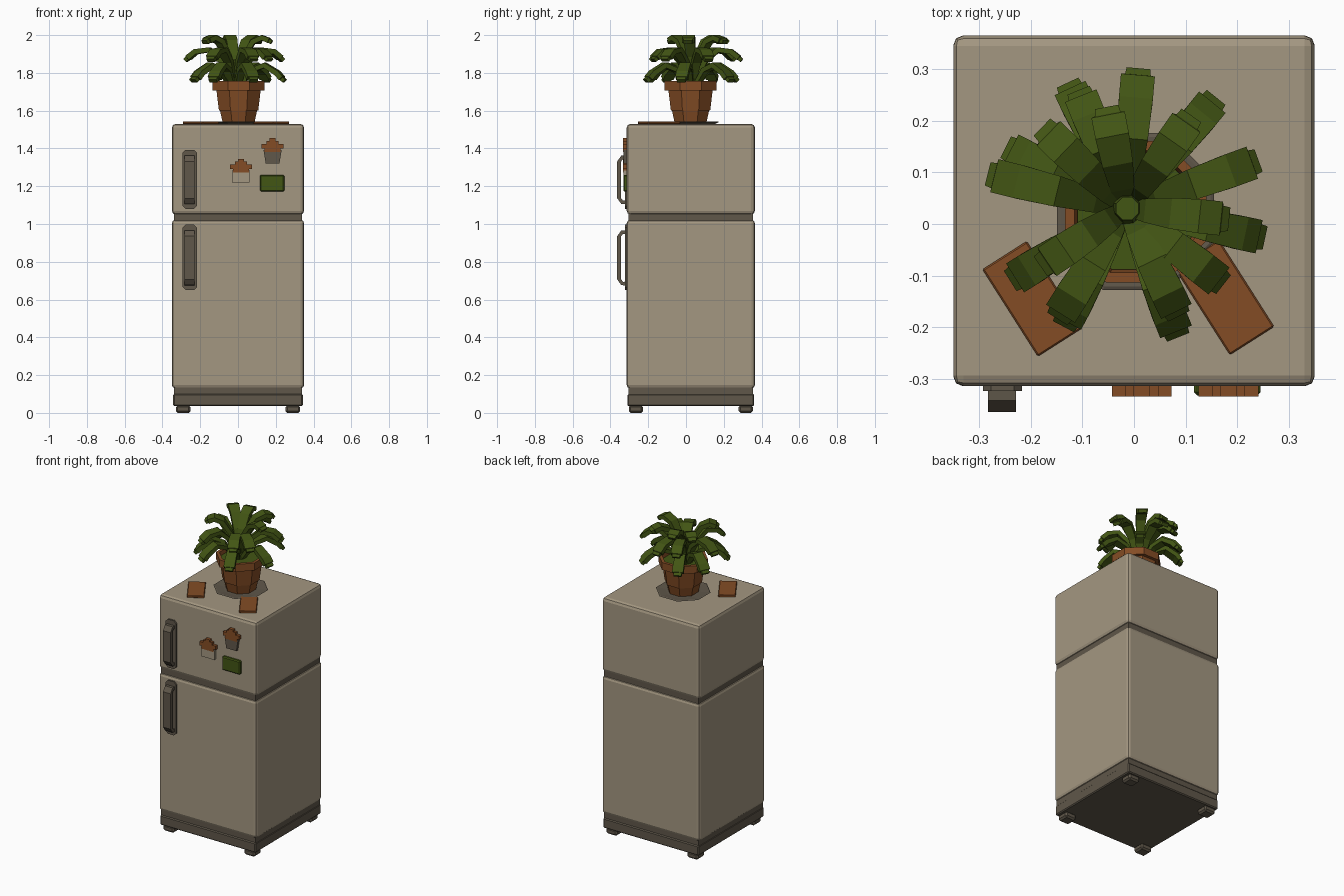
import bpy, bmesh, math
from mathutils import Vector

if "Cube" in bpy.data.objects:
    bpy.data.objects.remove(bpy.data.objects["Cube"])


def material(name, rgb):
    m = bpy.data.materials.new(name)
    m.diffuse_color = (*rgb, 1)
    m.use_nodes = True
    m.node_tree.nodes["Principled BSDF"].inputs["Base Color"].default_value = m.diffuse_color
    return m


BEIGE = material("warm beige", (0.37, 0.31, 0.22))
GREY = material("dark warm grey", (0.115, 0.095, 0.068))
CLAY = material("terracotta", (0.23, 0.073, 0.018))
GREEN = material("leaf green", (0.055, 0.092, 0.007))


def finish(name, bm, mat, bevel=0, segments=1):
    bmesh.ops.recalc_face_normals(bm, faces=bm.faces)
    me = bpy.data.meshes.new(name)
    bm.to_mesh(me)
    bm.free()
    ob = bpy.data.objects.new(name, me)
    bpy.context.collection.objects.link(ob)
    me.materials.append(mat)
    if bevel:
        b = ob.modifiers.new("bevel", 'BEVEL')
        b.width, b.segments = bevel, segments
    return ob


def box(name, x, y, z, mat, bevel=0, segments=1):
    """Box from (min, max) ranges."""
    bm = bmesh.new()
    bmesh.ops.create_cube(bm, size=1)
    for v in bm.verts:
        v.co = [r[0] + (c + 0.5) * (r[1] - r[0]) for c, r in zip(v.co, (x, y, z))]
    return finish(name, bm, mat, bevel, segments)


def loft(name, rings, mat, bevel=0):
    """Skin a list of equal-length point rings and cap both ends."""
    bm = bmesh.new()
    rows = [[bm.verts.new(p) for p in ring] for ring in rings]
    n = len(rows[0])
    for a, b in zip(rows, rows[1:]):
        for i in range(n):
            j = (i + 1) % n
            bm.faces.new((a[i], a[j], b[j], b[i]))
    bm.faces.new(rows[0])
    bm.faces.new(rows[-1])
    return finish(name, bm, mat, bevel)


def plate(name, outline, y0, y1, mat):
    """Extrude an x-z outline along y."""
    return loft(name, [[(x, y, z) for x, z in outline] for y in (y0, y1)], mat)


def octagon_lathe(name, profile, centre, mat):
    """Eight-sided turned shape, flat side forward; profile is (apothem, z)."""
    k = 1 / math.cos(math.pi / 8)
    rings = [[(centre[0] + r * k * math.cos(math.pi * (i + .5) / 4),
               centre[1] + r * k * math.sin(math.pi * (i + .5) / 4), z)
              for i in range(8)] for r, z in profile]
    return loft(name, rings, mat)


def strip(name, path, side, widths, thick, mat):
    """Rectangular bar swept along a planar path; side is the width direction."""
    rings = []
    for i, p in enumerate(path):
        t = (path[min(i + 1, len(path) - 1)] - path[max(i - 1, 0)]).normalized()
        n = side.cross(t).normalized() * thick[i] / 2
        s = side * widths[i] / 2
        rings.append([p + s + n, p - s + n, p - s - n, p + s - n])
    return loft(name, rings, mat)


FRONT, BACK = -0.314, 0.365

# Fridge cabinet, recessed seams, plinth and feet
box("lower_cabinet", (-.35, .35), (FRONT, BACK), (.13, 1.022), BEIGE, .018, 2)
box("freezer_cabinet", (-.35, .35), (FRONT, BACK), (1.05, 1.53), BEIGE, .02, 2)
box("seam_core", (-.34, .34), (FRONT + .01, BACK - .01), (.09, 1.2), GREY)
box("plinth", (-.343, .343), (FRONT + .004, BACK - .004), (.036, .1), GREY, .006)
for sx in (-1, 1):
    for y in (-.265, .316):
        box("foot", (sx * .29 - .039, sx * .29 + .039), (y - .038, y + .038),
            (0, .04), GREY, .01)

# Handles: backing plate with a bent grip
for name, z0, z1 in (("freezer", 1.08, 1.393), ("fridge", .65, .997)):
    c, x0, x1 = .016, -.293, -.217
    plate(name + "_handle_plate",
          [(x0, z0 + c), (x0 + c, z0), (x1 - c, z0), (x1, z0 + c),
           (x1, z1 - c), (x1 - c, z1), (x0 + c, z1), (x0, z1 - c)],
          FRONT + .01, FRONT - .01, GREY)
    a, b = z0 + .035, z1 - .04
    path = [Vector((-.256, y, z)) for y, z in
            ((-.31, a), (-.338, a), (-.354, a + .022),
             (-.354, b - .022), (-.338, b), (-.31, b))]
    strip(name + "_handle_grip", path, Vector((1, 0, 0)), [.054] * 6, [.02] * 6, GREY)

# Magnets: two cupcakes and a green card
half = [(.042, 0), (.042, .018), (.058, .018), (.058, .042), (.032, .042),
        (.032, .058), (.016, .058), (.016, .072)]
for name, cx, z, h, taper, mat in (("pale", .015, 1.272, .052, .046, BEIGE),
                                   ("dark", .183, 1.382, .062, .036, GREY)):
    plate(name + "_cupcake_cup", [(cx - .048, z + .01), (cx - taper, z - h),
                                  (cx + taper, z - h), (cx + .048, z + .01)],
          FRONT + .01, FRONT - .016, mat)
    plate(name + "_cupcake_frosting",
          [(cx + x, z + dz) for x, dz in half] +
          [(cx - x, z + dz) for x, dz in reversed(half)],
          FRONT + .01, FRONT - .02, CLAY)
box("card_magnet", (.116, .245), (FRONT - .018, FRONT + .01), (1.172, 1.26), GREEN, .006)

# Two flat slabs lying on top
for name, cx, cy in (("left_slab", -.197, -.145), ("right_slab", .175, -.142)):
    ob = box(name, (-.1, .1), (-.051, .051), (0, .015), CLAY, .003)
    ob.location = (cx, cy, 1.528)
    ob.rotation_euler.z = math.radians(-57.5)

# Saucer, pot and the filling
POT = (.003, .024)
octagon_lathe("saucer", [(.12, 1.525), (.152, 1.54), (.145, 1.543), (.1, 1.538)], POT, GREY)
octagon_lathe("pot", [(.084, 1.536), (.098, 1.6), (.104, 1.6), (.117, 1.708), (.137, 1.708),
                      (.137, 1.756), (.118, 1.756), (.112, 1.725)], POT, CLAY)
octagon_lathe("pot_filling", [(.112, 1.715), (.112, 1.733)], POT, GREEN)
octagon_lathe("plant_heart", [(.04, 1.72), (.03, 1.8), (.022, 1.87)], (-.013, .03), GREEN)

# Arching leaves in three tiers: side profiles as (radius, height)
TIERS = {
    "low": [(.02, 1.72), (.09, 1.815), (.16, 1.84), (.225, 1.80), (.25, 1.772), (.265, 1.757)],
    "mid": [(.015, 1.74), (.07, 1.86), (.14, 1.922), (.21, 1.912), (.25, 1.88), (.265, 1.866)],
    "high": [(.01, 1.76), (.05, 1.89), (.10, 1.965), (.15, 1.986), (.187, 1.972), (.203, 1.962)],
}
# (direction in degrees, reach, tier)
LEAVES = [(85, .266, "mid"), (115, .262, "low"), (112, .24, "mid"), (51, .27, "low"),
          (55, .215, "high"), (20, .266, "mid"), (-12, .268, "low"), (-6, .195, "high"),
          (-38, .232, "mid"), (-68, .262, "low"), (-64, .225, "mid"), (-122, .245, "mid"),
          (-118, .252, "low"), (-148, .258, "low"), (-146, .195, "high"), (166, .27, "mid"),
          (153, .255, "low"), (136, .222, "high"), (101, .195, "high")]
for angle, reach, tier in LEAVES:
    a = math.radians(angle)
    d = Vector((math.cos(a), math.sin(a), 0))
    prof = TIERS[tier]
    k = reach / prof[-1][0]
    path = [Vector((-.015, .03, 0)) + d * r * k + Vector((0, 0, z)) for r, z in prof]
    # repeat the point before the tip so the end steps in
    path.insert(5, path[4].lerp(path[5], .1))
    strip(tier + "_leaf", path, Vector((-d.y, d.x, 0)),
          [.028, .046, .06, .066, .066, .05, .046],
          [.018, .026, .028, .028, .028, .022, .02], GREEN)
